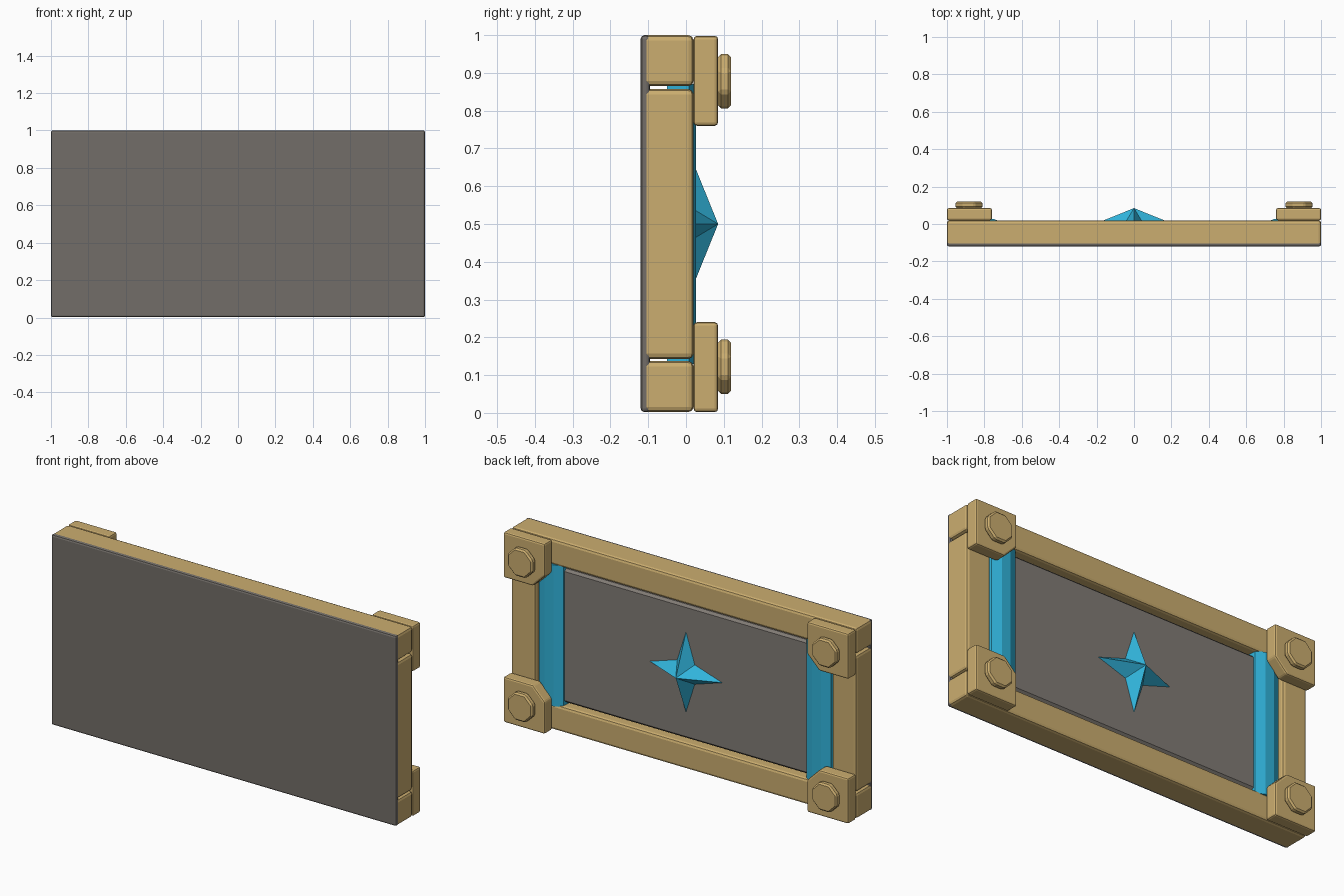
import bpy, bmesh, math

if "Cube" in bpy.data.objects:
    bpy.data.objects.remove(bpy.data.objects["Cube"])


def material(name, color):
    m = bpy.data.materials.new(name)
    m.diffuse_color = color
    m.use_nodes = True
    m.node_tree.nodes["Principled BSDF"].inputs["Base Color"].default_value = m.diffuse_color
    return m


GOLD = material("gold", (0.60, 0.42, 0.16, 1))
CYAN = material("cyan", (0.03, 0.45, 0.70, 1))
GREY = material("stone", (0.22, 0.20, 0.18, 1))
DARK = material("dark_stone", (0.17, 0.155, 0.14, 1))


def finish(name, bm, mat, bevel=0, segments=1):
    bmesh.ops.recalc_face_normals(bm, faces=bm.faces)
    me = bpy.data.meshes.new(name)
    bm.to_mesh(me)
    bm.free()
    me.materials.append(mat)
    ob = bpy.data.objects.new(name, me)
    bpy.context.collection.objects.link(ob)
    if bevel:
        mod = ob.modifiers.new("bevel", 'BEVEL')
        mod.width = bevel
        mod.segments = segments
        mod.limit_method = 'ANGLE'
    return ob


def prism(name, outline, direction, mat, bevel=0, segments=1):
    """Extrude a closed 3D outline along a direction."""
    bm = bmesh.new()
    face = bm.faces.new([bm.verts.new(p) for p in outline])
    new = bmesh.ops.extrude_face_region(bm, geom=[face])["geom"]
    verts = [g for g in new if isinstance(g, bmesh.types.BMVert)]
    bmesh.ops.translate(bm, vec=direction, verts=verts)
    return finish(name, bm, mat, bevel, segments)


def box(name, x, y, z, mat, bevel=0, segments=1):
    outline = [(x[0], y[0], z[0]), (x[1], y[0], z[0]),
               (x[1], y[0], z[1]), (x[0], y[0], z[1])]
    return prism(name, outline, (0, y[1] - y[0], 0), mat, bevel, segments)


# Backing plate and raised inner panel
box("back_plate", (-1, 1), (-0.12, -0.095), (0.002, 1), DARK, 0.01, 2)
box("inner_panel", (-0.84, 0.84), (-0.11, 0.0), (0.15, 0.85), GREY, 0.012)

# Frame rails and posts
for name, z in (("bottom_rail", (0.002, 0.137)), ("top_rail", (0.865, 1))):
    box(name, (-1, 1), (-0.119, 0.02), z, GOLD, 0.014, 2)
for s, side in ((-1, "left"), (1, "right")):
    box(side + "_post", sorted((s * 0.86, s)), (-0.119, 0.02),
        (0.143, 0.857), GOLD, 0.014, 2)

    # Glowing side strip with a faceted front
    section = [(-0.075, -0.05), (0.075, -0.05), (0.07, 0.008),
               (0.025, 0.027), (-0.025, 0.027), (-0.07, 0.008)]
    prism(side + "_strip", [(s * 0.775 + x, y, 0.13) for x, y in section],
          (0, 0, 0.74), CYAN)

    for t, level in ((-1, "bottom"), (1, "top")):
        # Corner plate with its inner corner cut off
        shape = [(1, 0.498), (0.76, 0.498), (0.76, 0.33),
                 (0.83, 0.26), (1, 0.26)]
        prism(f"{level}_{side}_corner_plate",
              [(s * x, 0.02, 0.5 + t * z) for x, z in shape],
              (0, 0.065, 0), GOLD, 0.009, 2)
        # Octagonal bolt head
        ring = [math.pi / 8 + i * math.pi / 4 for i in range(8)]
        prism(f"{level}_{side}_bolt",
              [(s * 0.882 + 0.078 * math.cos(a), 0.085,
                0.5 + t * 0.378 + 0.078 * math.sin(a)) for a in ring],
              (0, 0.034, 0), GOLD, 0.008)

# Four-pointed star in the centre
bm = bmesh.new()
rim = []
for i in range(8):
    r = 0.21 if i % 2 == 0 else 0.072
    a = i * math.pi / 4
    rim.append(bm.verts.new((r * math.cos(a), 0, 0.5 + r * math.sin(a))))
peak = bm.verts.new((0, 0.085, 0.5))
bm.faces.new(rim)
for i in range(8):
    bm.faces.new((rim[i], rim[(i + 1) % 8], peak))
finish("star", bm, CYAN)
